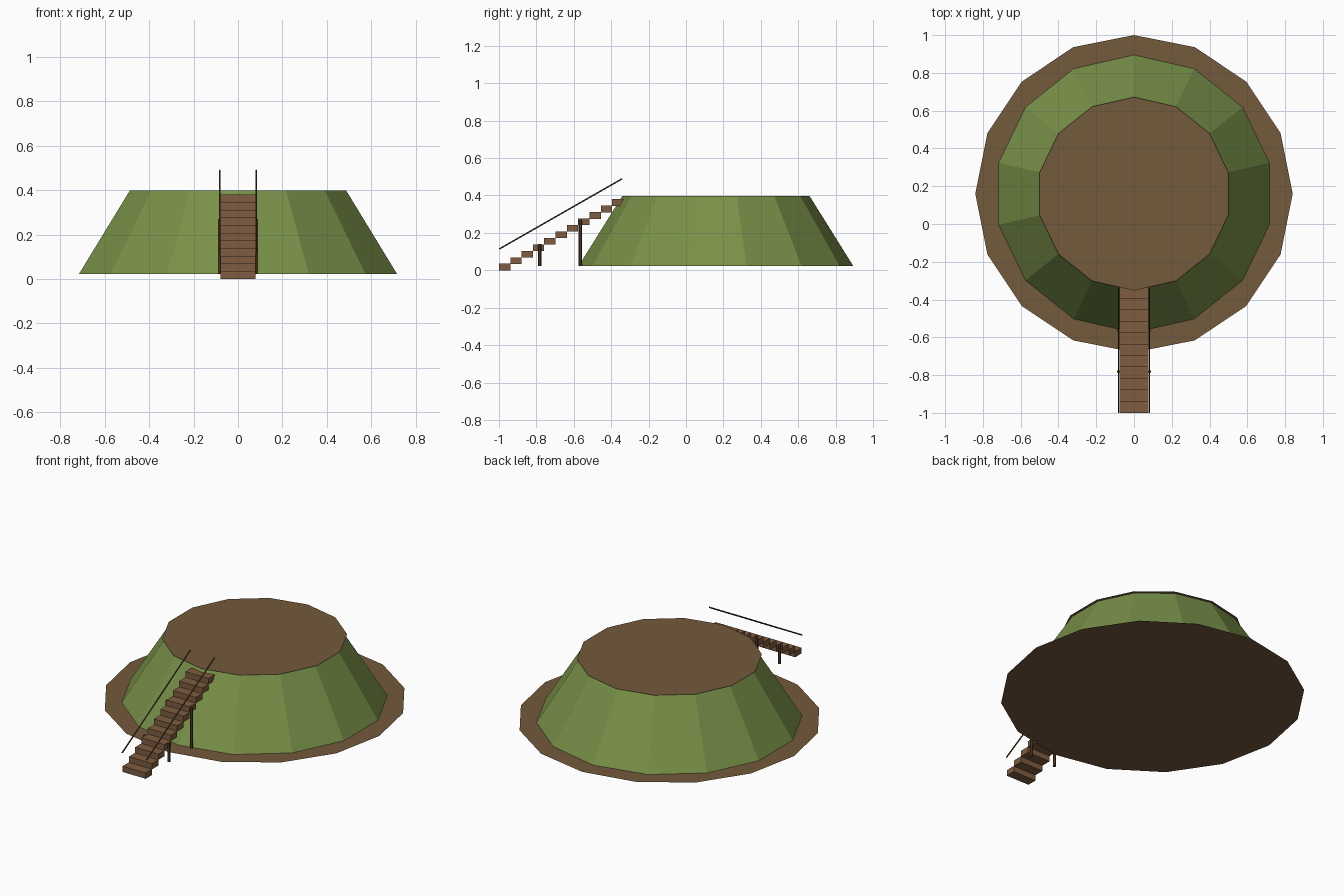
import bpy
from math import radians
from mathutils import Vector

if "Cube" in bpy.data.objects:
    bpy.data.objects.remove(bpy.data.objects["Cube"])

CY = 0.16          # mound centre in y
BASE = 0.022       # ground level of the mound


def material(name, color):
    m = bpy.data.materials.new(name)
    m.diffuse_color = (*color, 1)
    m.use_nodes = True
    m.node_tree.nodes["Principled BSDF"].inputs["Base Color"].default_value = m.diffuse_color
    return m


green = material("grass", (0.19, 0.28, 0.065))
earth = material("earth", (0.175, 0.1, 0.046))
wood = material("wood", (0.21, 0.108, 0.05))
dark_wood = material("dark_wood", (0.10, 0.058, 0.028))


def finish(name, mat):
    ob = bpy.context.object
    ob.name = name
    ob.data.materials.append(mat)
    return ob


def disc(name, sides, radius, z, mat):
    bpy.ops.mesh.primitive_circle_add(vertices=sides, radius=radius, fill_type='NGON',
                                      location=(0, CY, z))
    return finish(name, mat)


def box(name, size, loc, mat):
    bpy.ops.mesh.primitive_cube_add(size=1, location=loc)
    ob = finish(name, mat)
    ob.scale = size
    return ob


def rod(name, a, b, radius, sides, mat):
    a, b = Vector(a), Vector(b)
    bpy.ops.mesh.primitive_cylinder_add(vertices=sides, radius=radius,
                                        depth=(b - a).length, location=(a + b) / 2)
    ob = finish(name, mat)
    ob.rotation_euler = (b - a).to_track_quat('Z', 'Y').to_euler()
    return ob


# Bare earth ring, grassy mound and flat earth top
disc("earth_ring", 16, 0.84, BASE - 0.001, earth)
top = 0.398
bpy.ops.mesh.primitive_cone_add(vertices=14, radius1=0.735, radius2=0.50,
                                depth=top - BASE, location=(0, CY, (top + BASE) / 2))
finish("grass_mound", green)
disc("mound_top", 14, 0.512, 0.402, earth)

# Staircase: corner-to-corner treads
STEPS, RUN, RISE = 11, 0.0605, 0.0345
for i in range(STEPS):
    box(f"step_{i + 1}", (0.156, RUN, RISE + 0.001),
        (0, -1 + RUN * (i + 0.5), RISE * (i + 0.5)), wood)

# Handrails and support posts on both sides
for side, x in (("left", -0.082), ("right", 0.082)):
    rod(f"handrail_{side}", (x, -0.998, 0.114), (x, -0.342, 0.489), 0.004, 6, dark_wood)
    for label, y, h in (("front", -0.782, 0.14), ("back", -0.565, 0.27)):
        rod(f"post_{label}_{side}", (x, y, BASE), (x, y, h), 0.009, 6, dark_wood)
